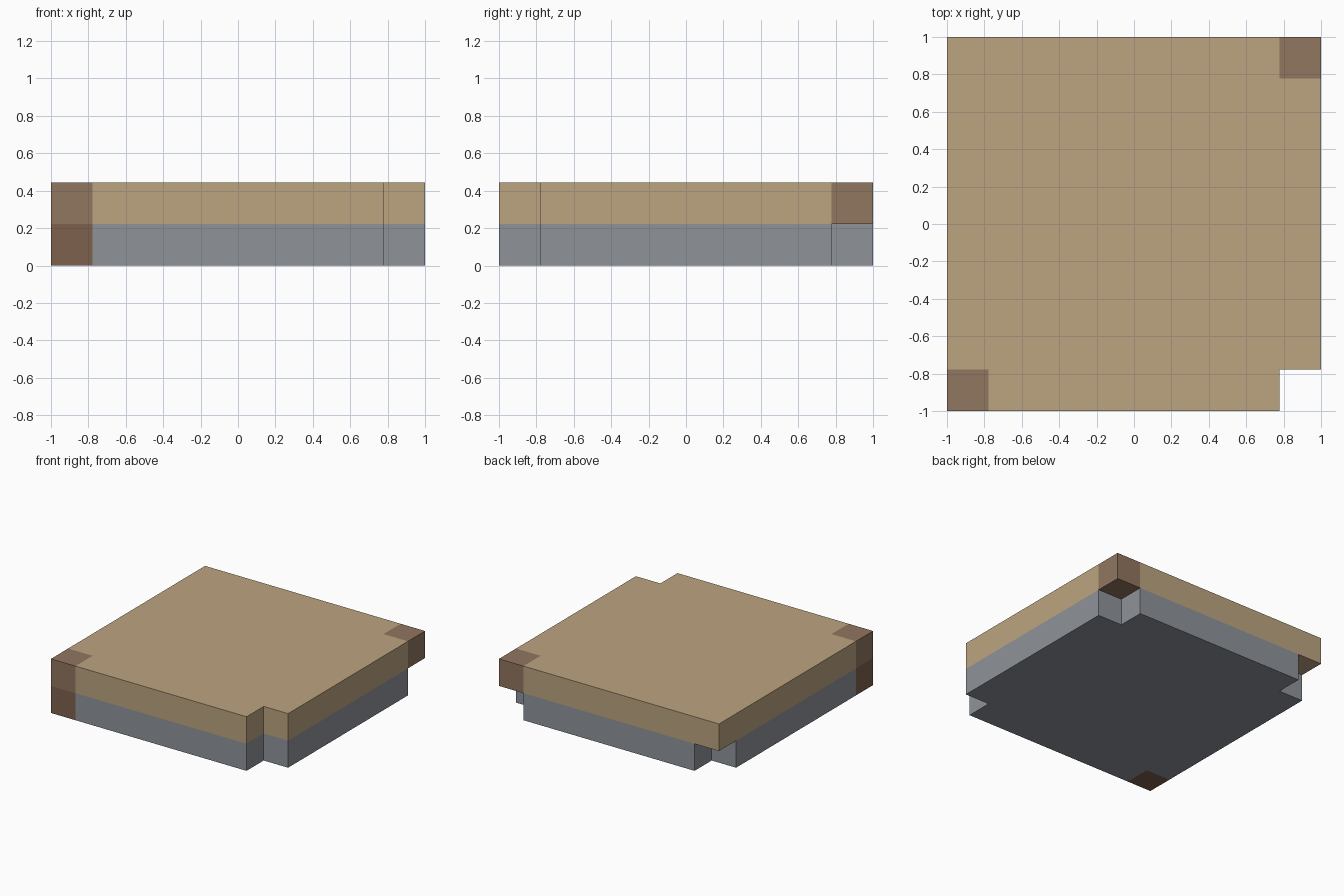
import bpy
import bmesh

if "Cube" in bpy.data.objects:
    bpy.data.objects.remove(bpy.data.objects["Cube"])

S = 2 / 9            # one block of the 9 x 9 grid
INNER = 1 - S        # where the corner notches begin


def material(name, hex_colour):
    lin = [((int(hex_colour[i:i + 2], 16) / 255 + 0.055) / 1.055) ** 2.4 for i in (0, 2, 4)]
    mat = bpy.data.materials.new(name)
    mat.diffuse_color = (*lin, 1)
    mat.use_nodes = True
    mat.node_tree.nodes["Principled BSDF"].inputs["Base Color"].default_value = mat.diffuse_color
    return mat


def prism(name, outline, z, mat):
    """Extrude an anticlockwise outline up by one block."""
    bm = bmesh.new()
    face = bm.faces.new([bm.verts.new((x, y, z)) for x, y in outline])
    ext = bmesh.ops.extrude_face_region(bm, geom=[face], use_keep_orig=True)
    top = [v for v in ext["geom"] if isinstance(v, bmesh.types.BMVert)]
    bmesh.ops.translate(bm, verts=top, vec=(0, 0, S))
    bmesh.ops.recalc_face_normals(bm, faces=bm.faces)
    mesh = bpy.data.meshes.new(name)
    bm.to_mesh(mesh)
    bm.free()
    mesh.materials.append(mat)
    obj = bpy.data.objects.new(name, mesh)
    bpy.context.collection.objects.link(obj)
    return obj


def slab(name, z, mat, square=()):
    """Square slab with every corner notched except those listed in square."""
    outline = []
    for sx, sy in ((-1, -1), (1, -1), (1, 1), (-1, 1)):
        if (sx, sy) in square:
            outline.append((sx, sy))
            continue
        notch = [(sx, sy * INNER), (sx * INNER, sy * INNER), (sx * INNER, sy)]
        outline += notch if sx * sy > 0 else notch[::-1]
    prism(name, outline, z, mat)


def corner_block(name, sx, sy, z, mat):
    x0, x1 = sorted((sx, sx * INNER))
    y0, y1 = sorted((sy, sy * INNER))
    prism(name, [(x0, y0), (x1, y0), (x1, y1), (x0, y1)], z, mat)


stone = material("stone", "8f949a")
planks = material("planks", "bca480")
wood = material("wood", "917660")
dark_wood = material("dark_wood", "7d614d")

# Stone base and plank floor
slab("stone_base", 0, stone)
slab("plank_floor", S, planks, square=[(-1, 1)])

# Wooden corner blocks
corner_block("front_left_lower_post", -1, -1, 0, dark_wood)
corner_block("front_left_upper_post", -1, -1, S, wood)
corner_block("back_right_upper_post", 1, 1, S, wood)
